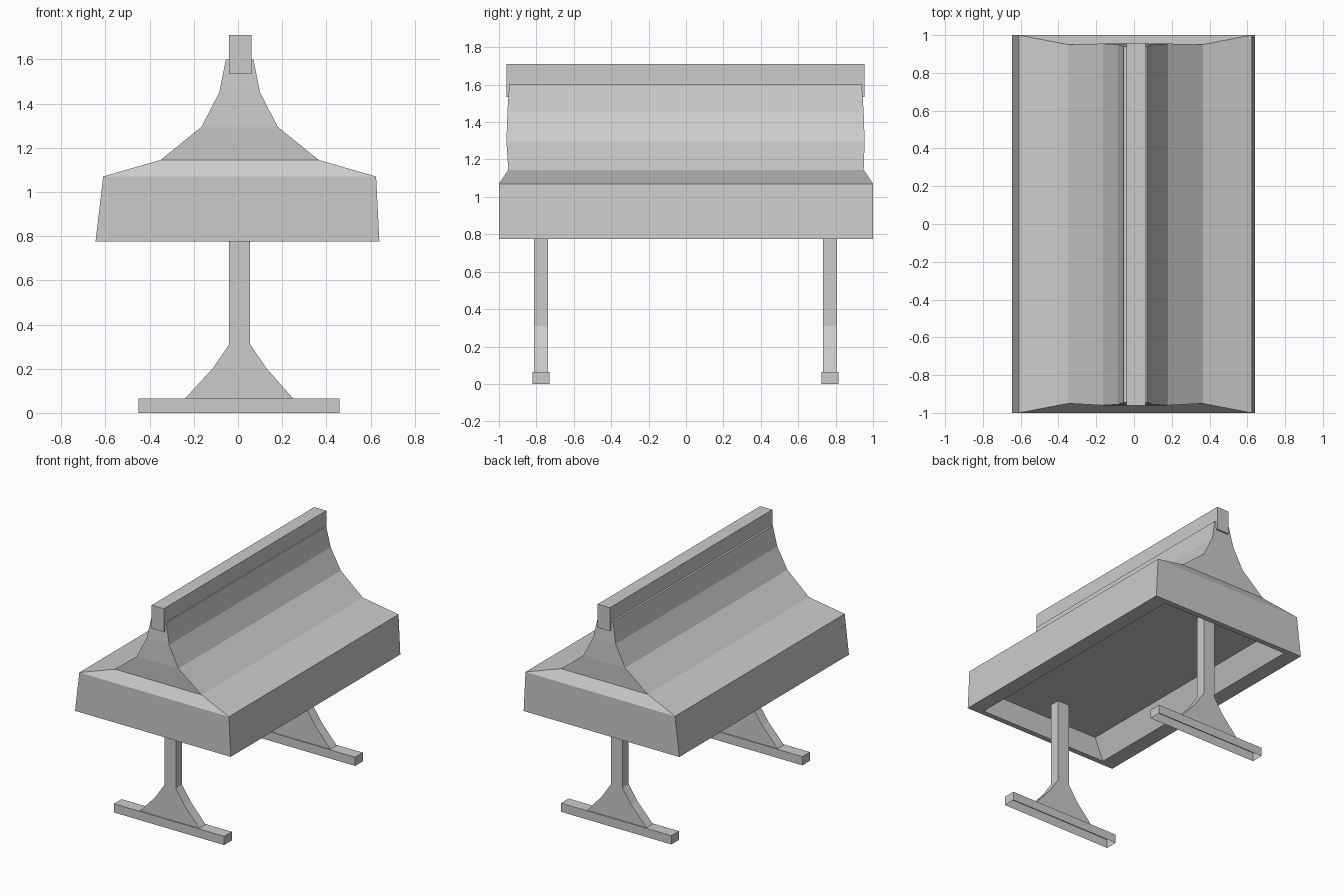
import bpy, bmesh

cube = bpy.data.objects.get("Cube")
if cube:
    bpy.data.objects.remove(cube, do_unlink=True)

# One plain grey finish
grey = bpy.data.materials.new("plain grey")
grey.use_nodes = True
colour = (0.6, 0.6, 0.6, 1)
grey.diffuse_color = colour
grey.node_tree.nodes["Principled BSDF"].inputs["Base Color"].default_value = colour


def loft(name, rings, cap_start=False, cap_end=False):
    """Skin rectangular rings, each given as (x0, x1, y0, y1, z)."""
    bm = bmesh.new()
    loops = []
    for x0, x1, y0, y1, z in rings:
        corners = ((x0, y0), (x1, y0), (x1, y1), (x0, y1))
        loops.append([bm.verts.new((x, y, z)) for x, y in corners])
    for low, high in zip(loops, loops[1:]):
        for i in range(4):
            j = (i + 1) % 4
            bm.faces.new((low[i], low[j], high[j], high[i]))
    if cap_start:
        bm.faces.new(loops[0][::-1])
    if cap_end:
        bm.faces.new(loops[-1])
    mesh = bpy.data.meshes.new(name)
    bm.to_mesh(mesh)
    bm.free()
    mesh.materials.append(grey)
    obj = bpy.data.objects.new(name, mesh)
    bpy.context.collection.objects.link(obj)
    return obj


# Seat: hollow underside, rim, apron, then the curved double backrest
loft("seat_and_backrest", [
    (-0.46, 0.45, -0.96, 0.96, 0.935),
    (-0.53, 0.53, -0.96, 0.96, 0.775),
    (-0.645, 0.64, -1, 1, 0.775),
    (-0.61, 0.625, -1, 1, 1.07),
    (-0.35, 0.365, -0.95, 0.95, 1.145),
    (-0.165, 0.18, -0.96, 0.955, 1.295),
    (-0.085, 0.10, -0.955, 0.95, 1.45),
    (-0.055, 0.07, -0.945, 0.94, 1.6),
], cap_start=True, cap_end=True)

# Rail along the top of the backrest
loft("top_rail", [(-0.04, 0.06, -0.96, 0.955, z) for z in (1.535, 1.71)],
     cap_start=True, cap_end=True)

# Legs: open-bottomed foot, flared bracket and post up to the seat
for name, y in (("front_leg", -0.775), ("back_leg", 0.77)):
    foot, post = (y - 0.045, y + 0.045), (y - 0.037, y + 0.037)
    loft(name, [
        (-0.45, 0.46, *foot, 0),
        (-0.45, 0.46, *foot, 0.065),
        (-0.24, 0.25, *post, 0.065),
        (-0.115, 0.13, *post, 0.2),
        (-0.04, 0.055, *post, 0.31),
        (-0.04, 0.055, *post, 0.935),
    ])
